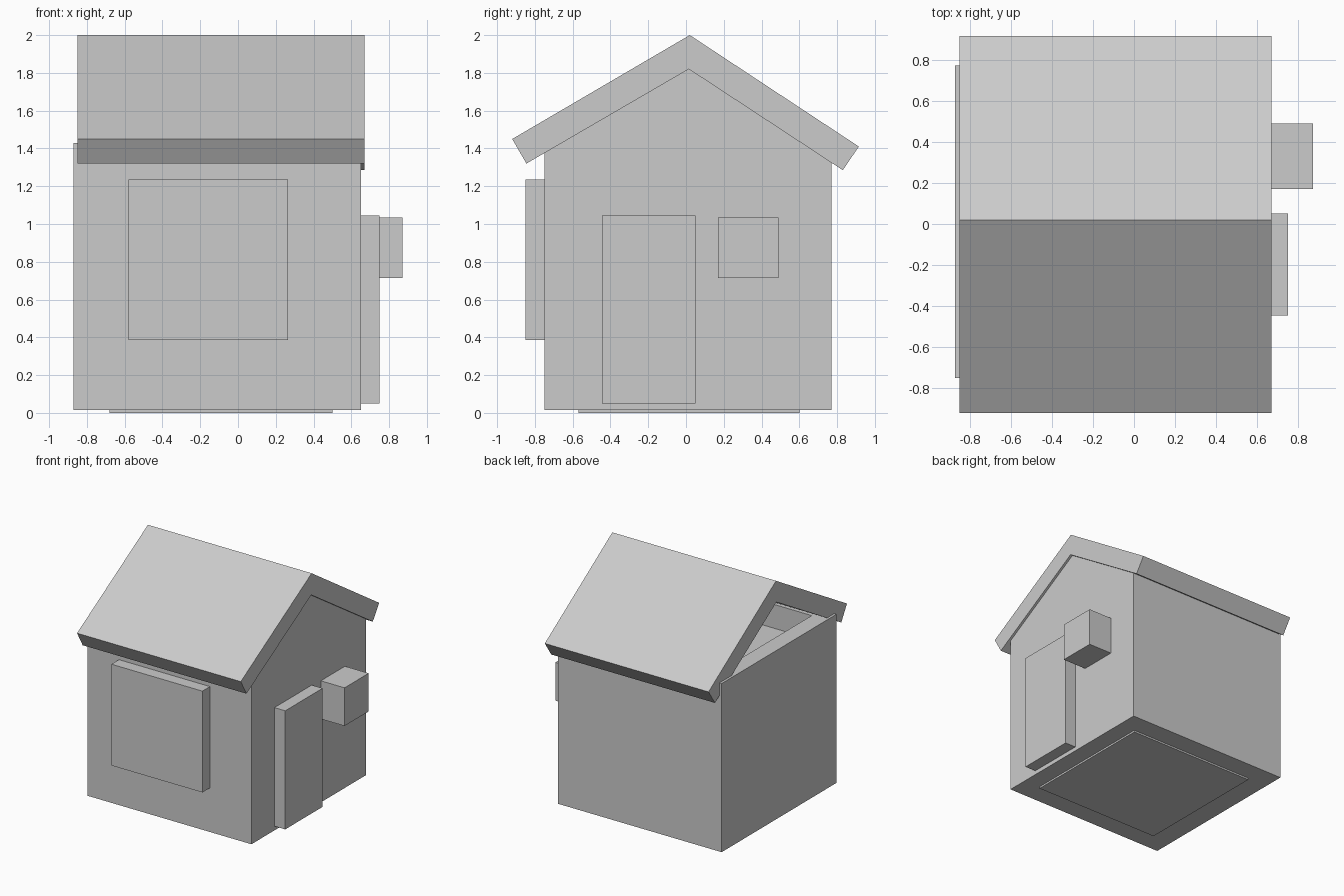
import bpy
import bmesh
from mathutils import Vector

cube = bpy.data.objects.get("Cube")
if cube:
    bpy.data.objects.remove(cube, do_unlink=True)

# One plain grey for the whole house
grey = bpy.data.materials.new("plain_grey")
grey.use_nodes = True
colour = (0.6, 0.6, 0.6, 1)
grey.diffuse_color = colour
grey.node_tree.nodes["Principled BSDF"].inputs["Base Color"].default_value = colour


def finish(name, bm):
    bmesh.ops.recalc_face_normals(bm, faces=bm.faces)
    mesh = bpy.data.meshes.new(name)
    bm.to_mesh(mesh)
    bm.free()
    mesh.materials.append(grey)
    obj = bpy.data.objects.new(name, mesh)
    bpy.context.collection.objects.link(obj)
    return obj


def prism(profile, x0, x1):
    """Sweep a (y, z) outline along x."""
    bm = bmesh.new()
    face = bm.faces.new([bm.verts.new((x0, y, z)) for y, z in profile])
    swept = bmesh.ops.extrude_face_region(bm, geom=[face], use_keep_orig=True)
    verts = [v for v in swept["geom"] if isinstance(v, bmesh.types.BMVert)]
    bmesh.ops.translate(bm, verts=verts, vec=(x1 - x0, 0, 0))
    return bm


def box(x, y, z):
    return prism([(y[0], z[0]), (y[1], z[0]), (y[1], z[1]), (y[0], z[1])], *x)


# Square body with a shallow recess in its top
bm = box((-0.87, 0.65), (-0.75, 0.77), (0.015, 1.43))
bmesh.ops.recalc_face_normals(bm, faces=bm.faces)
top = max(bm.faces, key=lambda f: f.calc_center_median().z)
bmesh.ops.inset_region(bm, faces=[top], thickness=0.17)
bmesh.ops.translate(bm, verts=top.verts, vec=(0.02, 0.005, 0))
floor = bmesh.ops.extrude_discrete_faces(bm, faces=[top])["faces"][0]
bmesh.ops.translate(bm, verts=floor.verts, vec=Vector((0, 0, -0.2)))
finish("body", bm)

# Thin plate under the body
finish("base_plate", box((-0.68, 0.50), (-0.57, 0.60), (0, 0.03)))

# Gable wall closing one end only
finish("gable", prism([(-0.656, 1.43), (0.61, 1.43), (0.015, 1.82)], 0.50, 0.65))

# Thick pitched roof
roof = [(-0.92, 1.45), (-0.845, 1.32), (0.015, 1.82),
        (0.83, 1.285), (0.915, 1.41), (0.02, 2.0)]
finish("roof", prism(roof, -0.85, 0.67))

# Raised blocks on the walls
finish("front_window", box((-0.58, 0.265), (-0.85, -0.74), (0.385, 1.235)))
finish("side_door", box((0.64, 0.75), (-0.445, 0.05), (0.05, 1.045)))
finish("side_window", box((0.64, 0.87), (0.17, 0.49), (0.715, 1.035)))
